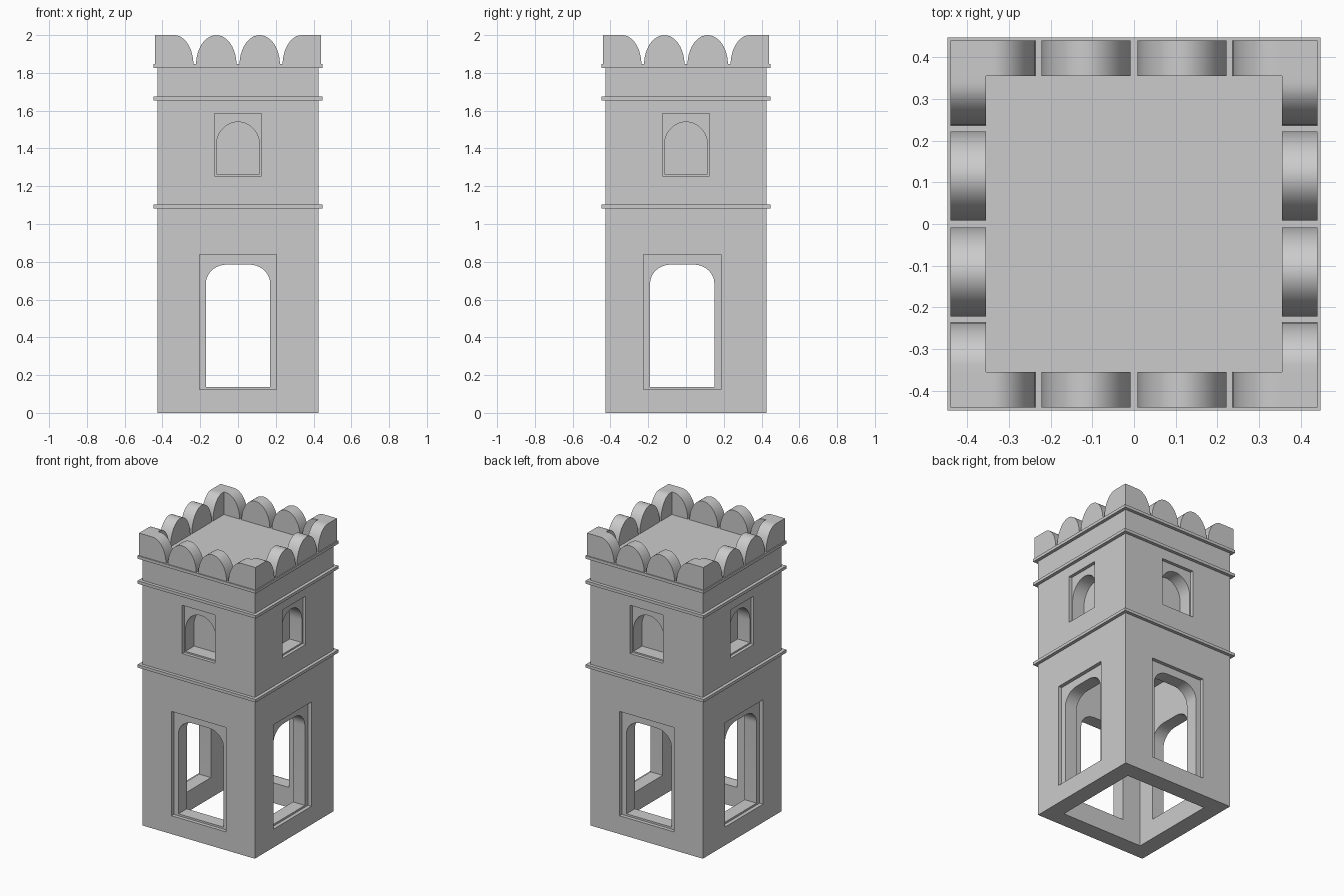
import bpy, bmesh, math
from mathutils import Matrix

if "Cube" in bpy.data.objects:
    bpy.data.objects.remove(bpy.data.objects["Cube"])

HALF = 0.425


def prism(name, pts, y0, y1, turn=0):
    """Extrude an (x, z) outline from y0 to y1, then turn it to one of four sides."""
    bm = bmesh.new()
    face = bm.faces.new([bm.verts.new((x, y0, z)) for x, z in pts])
    ext = bmesh.ops.extrude_face_region(bm, geom=[face])["geom"]
    verts = [v for v in ext if isinstance(v, bmesh.types.BMVert)]
    bmesh.ops.translate(bm, verts=verts, vec=(0, y1 - y0, 0))
    bmesh.ops.recalc_face_normals(bm, faces=bm.faces)
    bm.transform(Matrix.Rotation(turn * math.pi / 2, 4, 'Z'))
    me = bpy.data.meshes.new(name)
    bm.to_mesh(me)
    bm.free()
    ob = bpy.data.objects.new(name, me)
    bpy.context.collection.objects.link(ob)
    return ob


def rect(x0, x1, z0, z1):
    return [(x0, z0), (x1, z0), (x1, z1), (x0, z1)]


def arch(x0, x1, z0, z1, rx, rz, n=12):
    """Upright outline whose two top corners are elliptical."""
    q = [i / n * math.pi / 2 for i in range(n + 1)]
    right = [(x1 - rx + rx * math.cos(a), z1 - rz + rz * math.sin(a)) for a in q]
    left = [(x0 + rx - rx * math.cos(a), z1 - rz + rz * math.sin(a)) for a in reversed(q)]
    if abs(x1 - x0 - 2 * rx) < 1e-5:
        left = left[1:]
    if rz >= z1 - z0 - 1e-5:
        return right + left
    return [(x0, z0), (x1, z0)] + right + left


def apply_boolean(target, cutter, op='DIFFERENCE'):
    cutter.hide_render = True
    mod = target.modifiers.new(cutter.name, 'BOOLEAN')
    mod.operation, mod.solver, mod.object = op, 'EXACT', cutter
    bpy.context.view_layer.objects.active = target
    bpy.ops.object.modifier_apply(modifier=mod.name)
    bpy.data.objects.remove(cutter)


def smooth(ob):
    bpy.ops.object.select_all(action='DESELECT')
    ob.select_set(True)
    bpy.context.view_layer.objects.active = ob
    bpy.ops.object.shade_smooth_by_angle(angle=math.radians(30))


# Tower body, hollow below and open at the base
body = prism("tower_body", rect(-HALF, HALF, 0, 1.84), -HALF, HALF)
apply_boolean(body, prism("room_cut", rect(-0.31, 0.31, -0.1, 1.2), -0.31, 0.31))

# Doorways and window niches, each in a shallow square recess
for k, off in enumerate((0, -0.02, 0, 0.02)):
    cuts = [
        (rect(off - 0.205, off + 0.205, 0.125, 0.838), 0.025),
        (arch(off - 0.17, off + 0.17, 0.138, 0.785, 0.11, 0.1), 0.2),
        (rect(-0.124, 0.124, 1.255, 1.585), 0.022),
        (arch(-0.115, 0.115, 1.265, 1.54, 0.115, 0.125), 0.115),
    ]
    for outline, depth in cuts:
        apply_boolean(body, prism("opening_cut", outline, -HALF - 0.1, -HALF + depth, k))
smooth(body)

# Three string courses; the top one carries the roof deck
for name, z in (("lower_band", 1.092), ("upper_band", 1.665), ("roof_band", 1.836)):
    prism(name, rect(-0.447, 0.447, z - 0.01, z + 0.01), -0.447, 0.447)

# Rounded battlements: two per side, plus L-shaped corners
BASE, TOP, OUT, INN = 1.843, 2.0, -0.44, -0.355
quarter = [(-0.338 + 0.102 * math.cos(i / 12 * math.pi / 2),
            BASE + (TOP - BASE) * math.sin(i / 12 * math.pi / 2)) for i in range(13)]
corner = [(OUT, BASE)] + quarter + [(OUT, TOP)]
for k in range(4):
    for x in (-0.115, 0.115):
        smooth(prism("merlon", arch(x - 0.107, x + 0.107, BASE, TOP, 0.107, TOP - BASE),
                     OUT, INN, k))
    post = prism("corner_merlon", corner, OUT, INN, k)
    arm = prism("corner_arm", [(-x, z) for x, z in corner], OUT, INN, k + 3)
    apply_boolean(post, arm, 'UNION')
    smooth(post)
